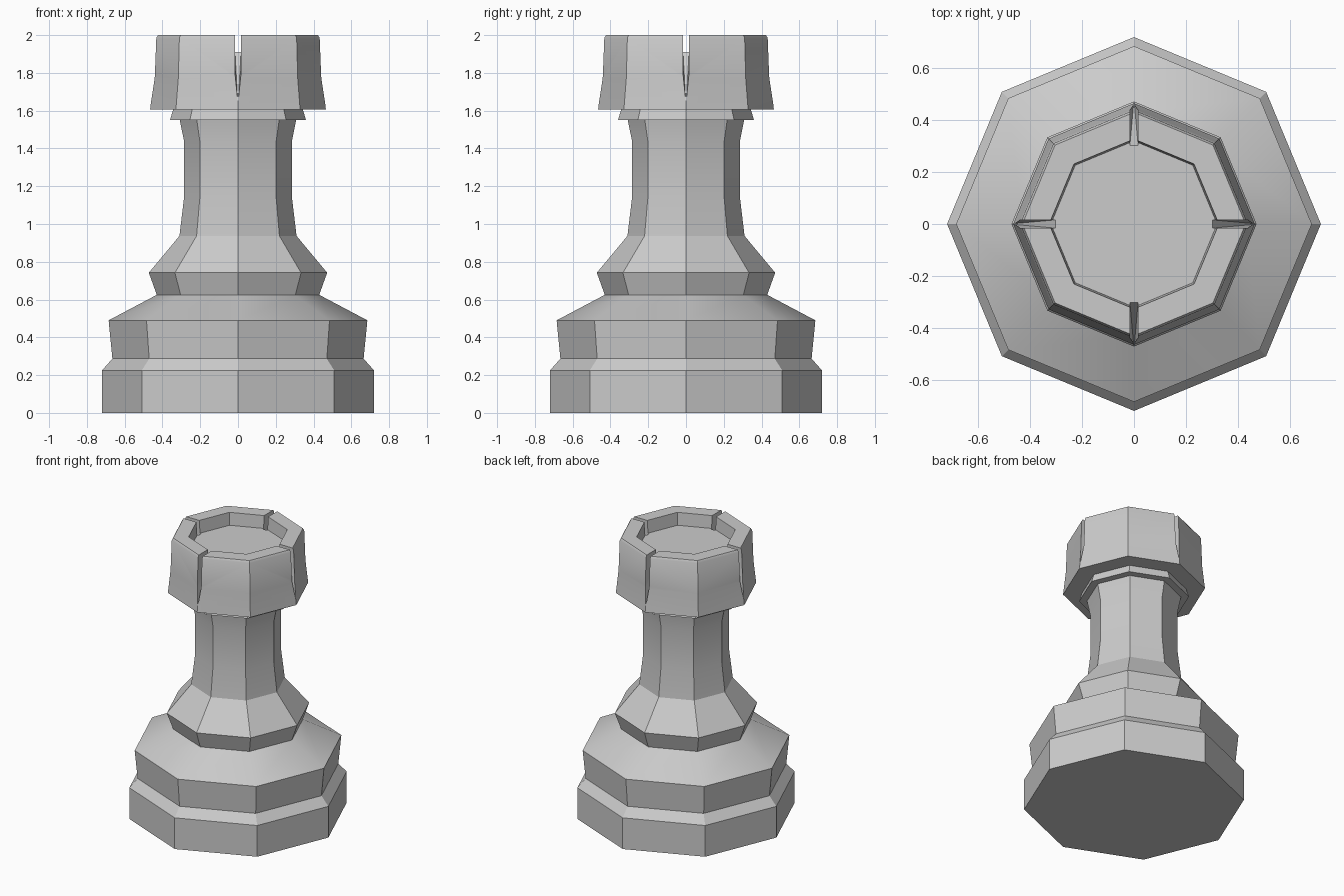
import bpy, bmesh
from math import cos, sin, pi, radians
from mathutils import Matrix

if "Cube" in bpy.data.objects:
    bpy.data.objects.remove(bpy.data.objects["Cube"])

SIDES = 8


def add_object(name, bm):
    bmesh.ops.recalc_face_normals(bm, faces=bm.faces)
    mesh = bpy.data.meshes.new(name)
    bm.to_mesh(mesh)
    bm.free()
    obj = bpy.data.objects.new(name, mesh)
    bpy.context.collection.objects.link(obj)
    return obj


def lathe(name, profile):
    """Closed eight-sided turning, with a corner on each axis."""
    bm = bmesh.new()
    rings = [[bm.verts.new((r * cos(2 * pi * i / SIDES), r * sin(2 * pi * i / SIDES), z))
              for i in range(SIDES)] for r, z in profile]
    for a, b in zip(rings, rings[1:]):
        for i in range(SIDES):
            j = (i + 1) % SIDES
            bm.faces.new((a[i], a[j], b[j], b[i]))
    bm.faces.new(rings[0])
    bm.faces.new(rings[-1])
    return add_object(name, bm)


# Profile pieces: (radius, height)
base = [(0.72, 0), (0.72, 0.225), (0.665, 0.287), (0.685, 0.49)]
waist = [(0.43, 0.625), (0.472, 0.742), (0.31, 0.937)]
neck = [(0.285, 1.145), (0.285, 1.435), (0.308, 1.55)]
collar = [(0.36, 1.55), (0.343, 1.607)]
crown = [(0.465, 1.607), (0.447, 1.77), (0.439, 1.985), (0.43, 2.0)]
cup = [(0.327, 2.0), (0.32, 1.91)]
tower = lathe("tower", base + waist + neck + collar + crown + cup)

# Four tapering slots through the crown corners
bm = bmesh.new()
section = [(0.30, 0.016, 2.1), (0.30, 0.016, 1.915), (0.48, 0.016, 2.1),
           (0.48, 0.015, 1.75), (0.48, 0.0, 1.62)]
for k in range(4):
    turn = Matrix.Rotation(k * pi / 2, 3, 'Z')
    points = {(x, s * y, z) for x, y, z in section for s in (-1, 1)}
    verts = [bm.verts.new(p) for p in sorted(points)]
    bmesh.ops.convex_hull(bm, input=verts)
    bmesh.ops.rotate(bm, verts=verts, matrix=turn)
slots = add_object("slot_cutter", bm)
slots.hide_render = True

cut = tower.modifiers.new("slots", 'BOOLEAN')
cut.operation = 'DIFFERENCE'
cut.solver = 'EXACT'
cut.object = slots
bpy.context.view_layer.objects.active = tower
tower.select_set(True)
bpy.ops.object.modifier_apply(modifier=cut.name)
bpy.data.objects.remove(slots)

# Keep corners crisp, soften the shallow slopes
bpy.ops.object.shade_smooth_by_angle(angle=radians(30))
